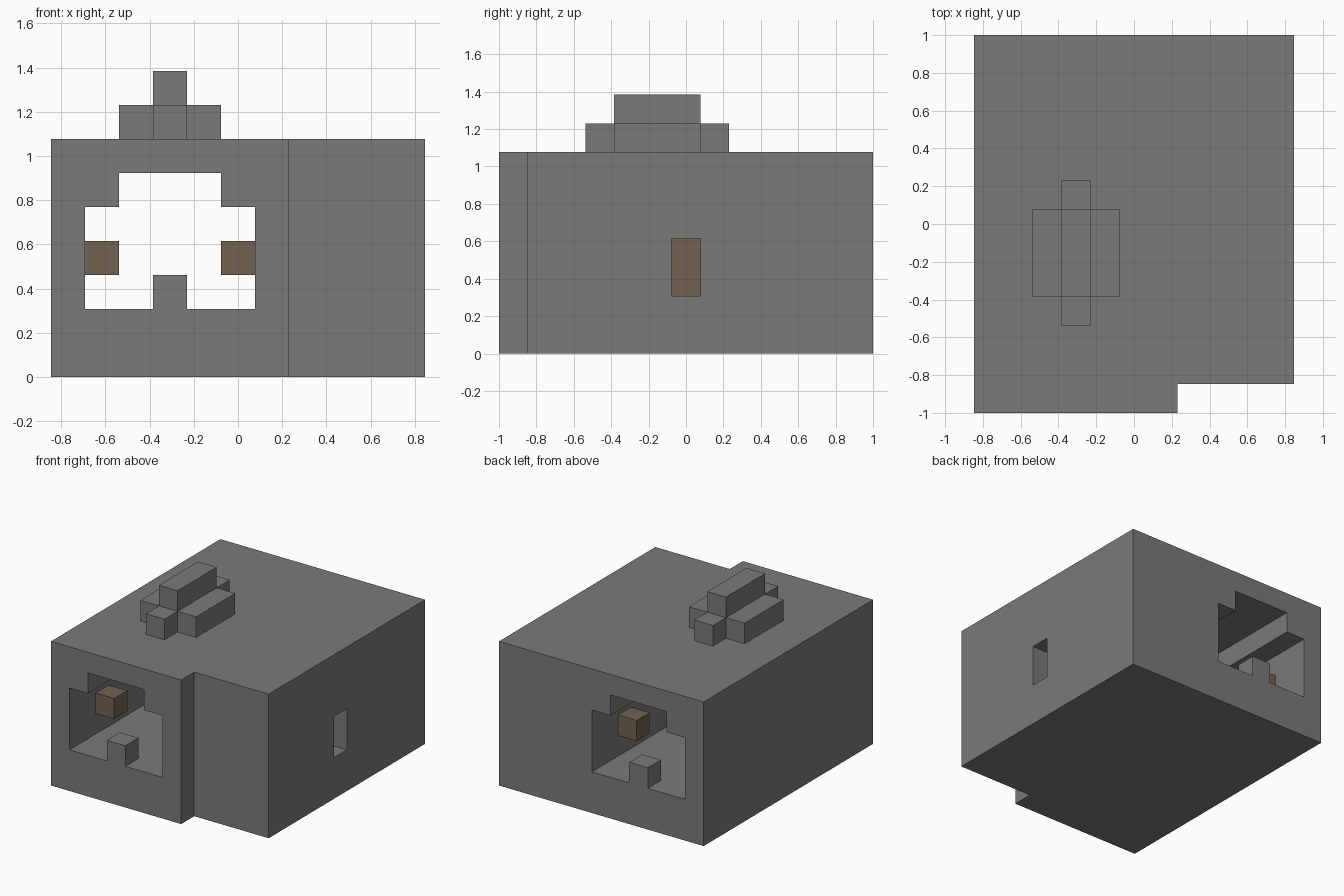
import bpy
import bmesh
from mathutils import Vector

if "Cube" in bpy.data.objects:
    bpy.data.objects.remove(bpy.data.objects["Cube"], do_unlink=True)

# The building sits on a block grid of 11 x 13 x 9 units
U = 2 / 13
ORIGIN = Vector((5.5, 6.5, 0))


def material(name, rgb):
    mat = bpy.data.materials.new(name)
    mat.use_nodes = True
    mat.diffuse_color = (*rgb, 1)
    mat.node_tree.nodes["Principled BSDF"].inputs["Base Color"].default_value = (*rgb, 1)
    return mat


STONE = material("stone grey", (0.195, 0.195, 0.195))
WOOD = material("wood brown", (0.165, 0.123, 0.082))


def prism(name, outline, extrude, mat):
    """Extrude a closed outline of grid points along a grid vector."""
    bm = bmesh.new()
    face = bm.faces.new([bm.verts.new((Vector(p) - ORIGIN) * U) for p in outline])
    top = bmesh.ops.extrude_face_region(bm, geom=[face])["geom"]
    bmesh.ops.translate(bm, vec=Vector(extrude) * U,
                        verts=[v for v in top if isinstance(v, bmesh.types.BMVert)])
    bmesh.ops.recalc_face_normals(bm, faces=bm.faces)
    mesh = bpy.data.meshes.new(name)
    bm.to_mesh(mesh)
    bm.free()
    mesh.materials.append(mat)
    obj = bpy.data.objects.new(name, mesh)
    bpy.context.scene.collection.objects.link(obj)
    return obj


def box(name, x, y, z, mat=STONE):
    base = [(x[0], y[0], z[0]), (x[1], y[0], z[0]), (x[1], y[1], z[0]), (x[0], y[1], z[0])]
    return prism(name, base, (0, 0, z[1] - z[0]), mat)


def carve(target, cutter):
    """Subtract the cutter from the target, then discard the cutter."""
    cutter.hide_render = True
    mod = target.modifiers.new("carve", "BOOLEAN")
    mod.operation = "DIFFERENCE"
    mod.solver = "EXACT"
    mod.object = cutter
    bpy.context.view_layer.objects.active = target
    bpy.ops.object.modifier_apply(modifier=mod.name)
    bpy.data.objects.remove(cutter, do_unlink=True)


# Main block with a set-back front corner
plan = [(0, 0), (7, 0), (7, 1), (11, 1), (11, 13), (0, 13)]
building = prism("building", [(x, y, 0) for x, y in plan], (0, 0, 7), STONE)

# Stepped hall running from front to back
arch = [(1, 2), (6, 2), (6, 5), (5, 5), (5, 6), (2, 6), (2, 5), (1, 5)]
carve(building, prism("hall_cutter", [(x, -1, z) for x, z in arch], (0, 15, 0), STONE))

# Side room with a window and a doorway into the hall
carve(building, box("room_cutter", (7, 10), (2, 12), (2, 6)))
carve(building, box("window_cutter", (9.5, 12), (6, 7), (2, 4)))
carve(building, box("doorway_cutter", (5.5, 7.5), (6, 7), (2, 4)))
box("door", (6, 7), (6, 7), (2, 4), WOOD)

# Entrance posts and wall blocks, repeated at both ends of the hall
for end, post_y, block_y in (("front", 0, 2), ("back", 12, 10)):
    box(end + "_post", (3, 4), (post_y, post_y + 1), (2, 3))
    for side, x in (("right", 1), ("left", 5)):
        box(f"{end}_{side}_wall_block", (x, x + 1), (block_y, block_y + 1), (3, 4), WOOD)

# Cross-shaped roof vent with a raised ridge
cross = [(2, 4), (3, 4), (3, 3), (4, 3), (4, 4), (5, 4),
         (5, 7), (4, 7), (4, 8), (3, 8), (3, 7), (2, 7)]
prism("roof_vent", [(x, y, 7) for x, y in cross], (0, 0, 1), STONE)
box("vent_ridge", (3, 4), (4, 7), (8, 9))
